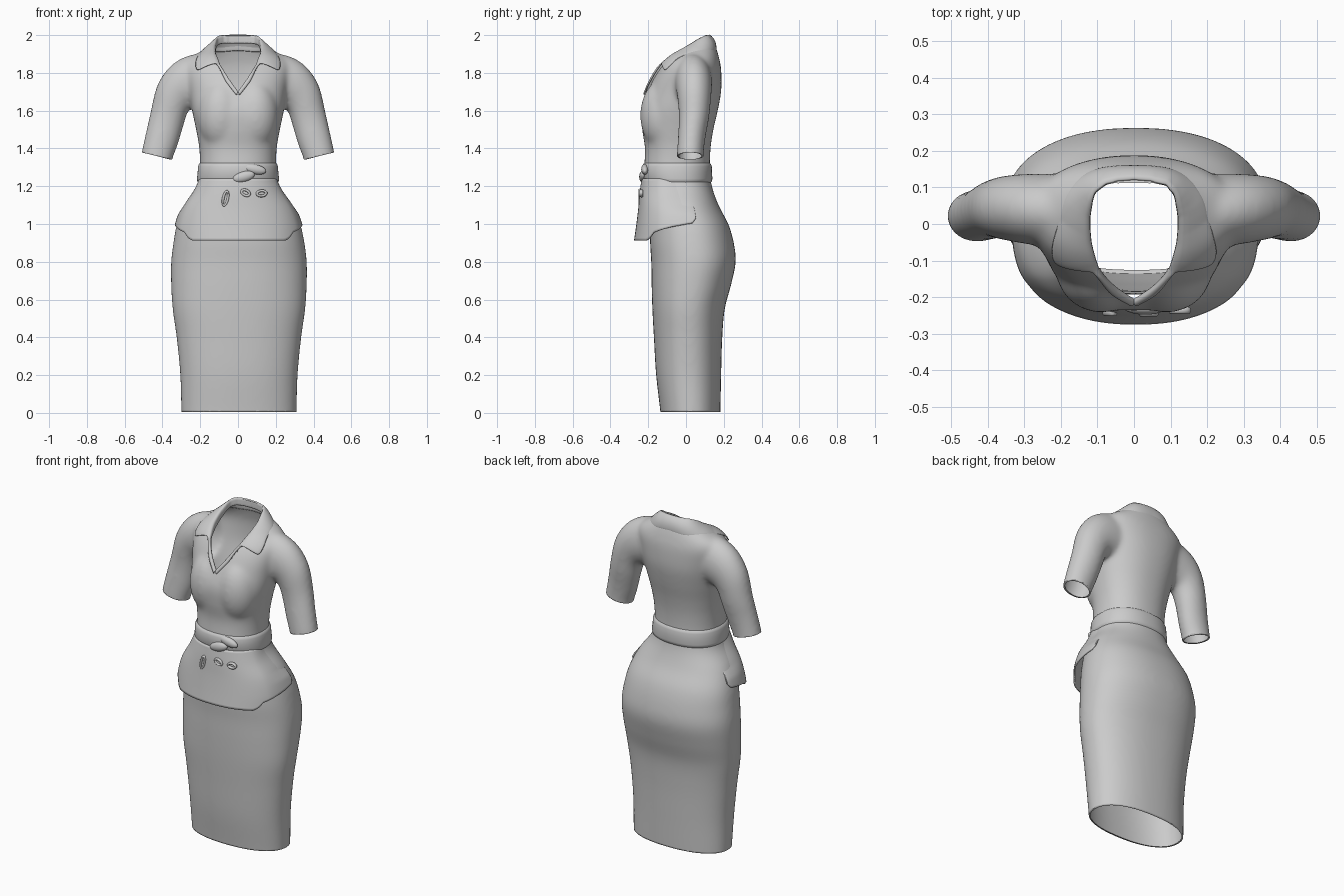
import bpy, bmesh, math
from mathutils import Vector
from mathutils.bvhtree import BVHTree

if "Cube" in bpy.data.objects:
    bpy.data.objects.remove(bpy.data.objects["Cube"])


def curve(rows, k):
    """Smooth interpolation of table rows, keyed on their first column."""
    if k <= rows[0][0]:
        return rows[0][1:]
    if k >= rows[-1][0]:
        return rows[-1][1:]
    i = max(j for j in range(len(rows) - 1) if rows[j][0] <= k)
    a, b = rows[i], rows[i + 1]
    p, q = rows[max(i - 1, 0)], rows[min(i + 2, len(rows) - 1)]
    h = b[0] - a[0]
    t = (k - a[0]) / h
    out = []
    for c in range(1, len(a)):
        m0 = (b[c] - p[c]) / (b[0] - p[0]) * h
        m1 = (q[c] - a[c]) / (q[0] - a[0]) * h
        out.append((2*t**3 - 3*t*t + 1) * a[c] + (t**3 - 2*t*t + t) * m0
                   + (3*t*t - 2*t**3) * b[c] + (t**3 - t*t) * m1)
    return out


def linear(rows, k):
    for a, b in zip(rows, rows[1:]):
        if k <= b[0]:
            return a[1] + (b[1] - a[1]) * max(0, (k - a[0]) / (b[0] - a[0]))
    return rows[-1][1]


def ring_point(rows, z, ang, off=0.0):
    """Point on a rounded cross-section; angle 0 faces the front."""
    w, f, b = curve(rows, z)
    s, c, e = math.sin(ang), math.cos(ang), 2 / 2.25
    x = (w + off) * math.copysign(abs(s) ** e, s) + .005 * min(1, max(0, (1.2 - z) / .3))
    y = (f + b) / 2 - ((b - f) / 2 + off) * math.copysign(abs(c) ** e, c)
    return Vector((x, y, z))


def skin(bm, rows, closed=True, caps=False):
    """Bridge rows of points with quads."""
    vs = [[bm.verts.new(p) for p in r] for r in rows]
    n = len(vs[0])
    for a, b in zip(vs, vs[1:]):
        for i in range(n if closed else n - 1):
            j = (i + 1) % n
            bm.faces.new((a[i], a[j], b[j], b[i]))
    if caps:
        bm.faces.new(vs[0])
        bm.faces.new(vs[-1])


def finish(bm, name, recalc=True):
    if recalc:
        bmesh.ops.recalc_face_normals(bm, faces=bm.faces)
    for f in bm.faces:
        f.smooth = True
    me = bpy.data.meshes.new(name)
    bm.to_mesh(me)
    bm.free()
    ob = bpy.data.objects.new(name, me)
    bpy.context.collection.objects.link(ob)
    return ob


def circle(n):
    return [2 * math.pi * i / n for i in range(n)]


# z, half width, front y, back y
BODY = [(-.06, .304, -.13, .18), (0, .305, -.135, .182), (.2, .311, -.158, .186), (.4, .33, -.17, .192),
        (.55, .351, -.178, .205), (.68, .359, -.182, .239), (.8, .359, -.184, .263), (.9, .347, -.19, .253),
        (1.0, .327, -.19, .224), (1.1, .287, -.2, .172), (1.2, .22, -.215, .137), (1.28, .203, -.222, .127),
        (1.4, .205, -.217, .13), (1.5, .222, -.232, .145), (1.6, .243, -.235, .168), (1.7, .26, -.203, .186),
        (1.78, .275, -.168, .188), (1.84, .28, -.13, .184), (1.88, .255, -.092, .175), (1.91, .205, -.05, .167),
        (1.95, .14, .0, .152), (2.0, .1, .05, .125)]
# outer x, outer z, inner x, inner z, centre y, half depth
SLEEVE = [(.17, 1.905, .13, 1.64, .035, .1), (.27, 1.89, .2, 1.62, .038, .1), (.36, 1.835, .25, 1.61, .042, .095),
          (.428, 1.735, .27, 1.58, .044, .088), (.462, 1.6, .288, 1.52, .042, .08),
          (.487, 1.49, .318, 1.42, .03, .073), (.51, 1.385, .346, 1.345, .022, .071),
          (.52, 1.33, .355, 1.29, .022, .071)]

# Solid dress form: skirt and torso, sleeves and bust, fused together
bm = bmesh.new()
zs = [-.06 + i * 2.06 / 103 for i in range(104)]
skin(bm, [[ring_point(BODY, z, a) for a in circle(72)] for z in zs], caps=True)
for side in (-1, 1):
    rows = []
    table = [(i,) + r for i, r in enumerate(SLEEVE)]
    for k in range(29):
        ox, oz, ix, iz, cy, d = curve(table, k / 4)
        rows.append([Vector((side * ((ox + ix) / 2 + (ox - ix) / 2 * math.cos(a)), cy + d * math.sin(a),
                             (oz + iz) / 2 + (oz - iz) / 2 * math.cos(a))) for a in circle(32)])
    skin(bm, rows, caps=True)
    bust = bmesh.ops.create_uvsphere(bm, u_segments=24, v_segments=16, radius=1)['verts']
    for v in bust:
        v.co = Vector((side * .09 + v.co.x * .125, -.12 + v.co.y * .123, 1.575 + v.co.z * .19))
form = finish(bm, "dress_form")
mod = form.modifiers.new("fuse", 'REMESH')
mod.mode, mod.voxel_size = 'VOXEL', .01
mod = form.modifiers.new("soften", 'SMOOTH')
mod.factor, mod.iterations = .5, 24
solid = bpy.data.meshes.new_from_object(form.evaluated_get(bpy.context.evaluated_depsgraph_get()))
bpy.data.objects.remove(form)

bm = bmesh.new()
bm.from_mesh(solid)
bm.normal_update()
surface = BVHTree.FromBMesh(bm)


def on_body(p, lift):
    co, no, _, _ = surface.find_nearest(Vector(p))
    return co + no * lift


# Open the hem, cuffs and neck
def slice_off(test, co, no):
    faces = [f for f in bm.faces if test(f.calc_center_median())]
    geom = set(faces) | {e for f in faces for e in f.edges} | {v for f in faces for v in f.verts}
    bmesh.ops.bisect_plane(bm, geom=list(geom), plane_co=co, plane_no=no, clear_outer=True)


slice_off(lambda c: c.z < .2, (0, 0, .006), (0, 0, -1))
for side in (-1, 1):
    slice_off(lambda c: c.x * side > .29 and 1.2 < c.z < 1.5, (side * .43, 0, 1.36), (side * .23, 0, -.97))
NECK = [(1.685, 0), (1.75, .052), (1.81, .09), (1.88, .121), (1.95, .124), (2.0, .11)]


def hidden(c):
    neck = c.z > 1.685 and c.y < .11 and abs(c.x) < linear(NECK, c.z)
    under_peplum = 1.04 < c.z < 1.2 and c.y < -.06
    return neck or under_peplum or 1.25 < c.z < 1.3


bmesh.ops.delete(bm, geom=[f for f in bm.faces if hidden(f.calc_center_median())], context='FACES')
# Turned-in hem and cuff edges
edges = [e for e in bm.edges if e.is_boundary and (e.verts[0].co.z < .02 or abs(e.verts[0].co.x) > .33)]
bm.normal_update()
new = bmesh.ops.extrude_edge_only(bm, edges=edges)['geom']
for v in [g for g in new if isinstance(g, bmesh.types.BMVert)]:
    cx = 0 if v.co.z < .02 else math.copysign(.43, v.co.x)
    v.co += Vector((cx - v.co.x, .022 - v.co.y, 0)).normalized() * .01
finish(bm, "dress_body", recalc=False)

# Peplum: blouse hem hanging over the front of the skirt, melting into it at the sides
PEPLUM = [(.9, .346, -.27, .25), (.99, .336, -.257, .228), (1.08, .302, -.246, .185),
          (1.17, .243, -.238, .15), (1.24, .208, -.228, .13)]
HEM = [(0, .912), (42, .912), (47, .922), (54, .955), (75, .985), (94, 1.005), (100, 1.03), (104, 1.09)]
bm = bmesh.new()
rows = []
for i in range(25):
    row = []
    for j in range(-52, 53):
        hem, a = linear(HEM, abs(j) * 2), math.radians(j * 2)
        z = 1.24 + (hem - 1.24) * i / 24
        t = min(1, max(0, (abs(j) * 2 - 60) / 40))
        end = .005 - .014 * min(1, max(0, (z - 1.05) / .05))
        row.append(ring_point(PEPLUM, z, a, .003).lerp(ring_point(BODY, z, a, end), t * t * (3 - 2 * t)))
    rows.append(row)
skin(bm, rows, closed=False)
peplum = finish(bm, "blouse_peplum")
mod = peplum.modifiers.new("cloth", 'SOLIDIFY')
mod.thickness, mod.offset = .008, 0

# Waist belt
bm = bmesh.new()
profile = [(1.215, -.008), (1.224, .004), (1.24, .01), (1.275, .01), (1.305, .01), (1.318, .005), (1.328, -.008)]
skin(bm, [[ring_point(BODY, z, a, o) for a in circle(96)] for z, o in profile])
finish(bm, "waist_belt")


# Tied knot, tucked end and loops at the front of the belt
def lump(name, loc, size, turn):
    bm = bmesh.new()
    bmesh.ops.create_uvsphere(bm, u_segments=24, v_segments=12, radius=1)
    for v in bm.verts:
        v.co = Vector((v.co.x * size[0], v.co.y * size[1], v.co.z * size[2]))
    ob = finish(bm, name)
    ob.location, ob.rotation_euler = loc, (0, math.radians(turn), 0)


def bow_loop(name, loc, w, h, turn):
    bm = bmesh.new()
    rows = [[Vector(((w + .007 * math.cos(b)) * math.cos(a), .01 * math.sin(b), (h + .007 * math.cos(b)) * math.sin(a)))
             for b in circle(10)] for a in circle(28)]
    skin(bm, rows + rows[:1])
    bmesh.ops.remove_doubles(bm, verts=bm.verts, dist=1e-5)
    ob = finish(bm, name)
    ob.location, ob.rotation_euler = loc, (0, math.radians(turn), 0)


lump("belt_knot", (.03, -.228, 1.25), (.06, .02, .028), -15)
lump("belt_tuck", (.09, -.217, 1.29), (.06, .02, .026), 12)
bow_loop("bow_loop_left", (-.066, -.242, 1.135), .012, .038, 12)
bow_loop("bow_loop_middle", (.04, -.243, 1.165), .022, .014, 25)
bow_loop("bow_loop_right", (.125, -.236, 1.162), .024, .014, -5)

# Shirt collar: key, fold line x y z, outer edge x y z (right half, back to front)
COLLAR = [(0, 0, .118, 2.0, 0, .172, 1.92), (1, .075, .1, 1.985, .1, .165, 1.915), (2, .114, .035, 1.95, .18, .09, 1.91),
          (3, .116, -.04, 1.9, .205, 0, 1.875), (3.8, .098, -.09, 1.845, .207, -.1, 1.808),
          (4.3, .085, -.115, 1.815, .125, -.12, 1.853), (5, .045, -.165, 1.755, .064, -.18, 1.75),
          (6, 0, -.195, 1.69, .008, -.2, 1.672)]
bm = bmesh.new()
rows = []
for j in range(-60, 61):
    k, s = abs(j) / 10, (-1 if j < 0 else 1)
    v = curve(COLLAR, k)
    mir = lambda p: Vector((p[0] * s, p[1], p[2]))
    fold, outer = mir(v[:3]), mir(v[3:])
    front = min(1, max(0, (k - 2.8) / .9))    # collar melts into the shoulders at the back
    top = on_body(fold, .012)
    drop = .055 * min(1, (6.2 - k) / 3)
    rows.append([top + Vector((0, .012 if k > 4 else 0, -drop)), top + Vector((0, .004, -drop * .4)), top,
                 on_body(fold.lerp(outer, .33), .012 + .005 * front),
                 on_body(fold.lerp(outer, .67), .006 + .009 * front), on_body(outer, -.005 + .015 * front)])
skin(bm, rows, closed=False)
collar = finish(bm, "shirt_collar")
mod = collar.modifiers.new("cloth", 'SOLIDIFY')
mod.thickness, mod.offset = .006, 0
mod = collar.modifiers.new("round", 'SUBSURF')
mod.levels = mod.render_levels = 1
